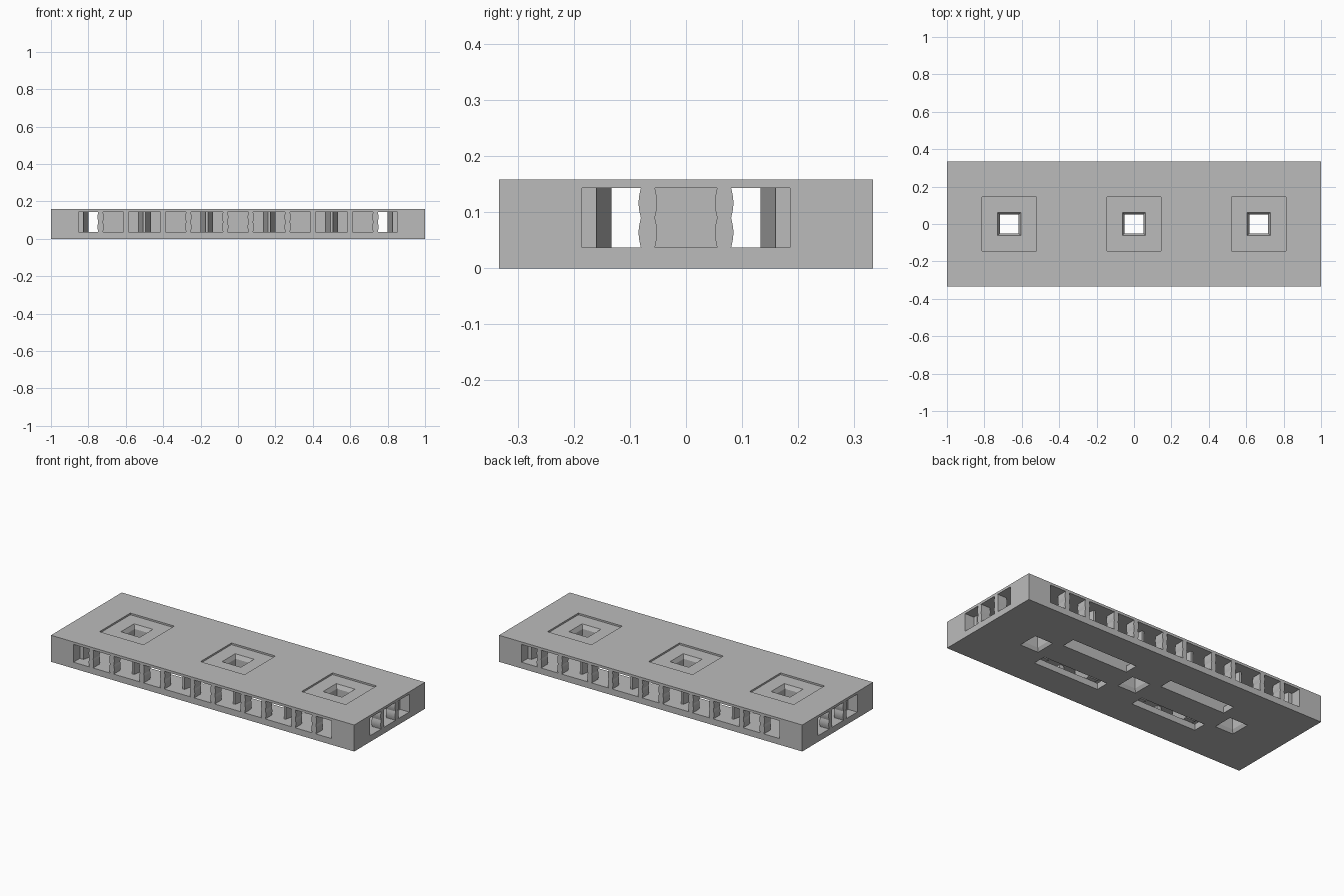
import bpy, bmesh, math
from mathutils import Matrix

if "Cube" in bpy.data.objects:
    bpy.data.objects.remove(bpy.data.objects["Cube"], do_unlink=True)

LENGTH, WIDTH, HEIGHT = 2.0, 0.667, 0.158
HX, HY = LENGTH / 2, WIDTH / 2
FLOOR, ROOF = 0.037, 0.143          # deck surfaces inside the shell
PITCH = 1 / 3                       # spacing of the five cells
CELL, MOUTH, RIM = 0.133, 0.16, 0.185   # half widths of a passage, inside to outside
DEPTH = 0.06                        # depth of the facade rebate
WELLS = [-2 * PITCH, 0, 2 * PITCH]

grey = bpy.data.materials.new("light grey")
grey.use_nodes = True
grey.diffuse_color = (0.5, 0.5, 0.5, 1)
grey.node_tree.nodes["Principled BSDF"].inputs["Base Color"].default_value = (0.5, 0.5, 0.5, 1)


def finish(name, bm):
    bmesh.ops.recalc_face_normals(bm, faces=bm.faces)
    mesh = bpy.data.meshes.new(name)
    bm.to_mesh(mesh)
    bm.free()
    mesh.materials.append(grey)
    ob = bpy.data.objects.new(name, mesh)
    bpy.context.collection.objects.link(ob)
    return ob


def add_box(bm, x0, x1, y0, y1, z0, z1):
    verts = bmesh.ops.create_cube(bm, size=1)["verts"]
    for v in verts:
        v.co.x = x1 if v.co.x > 0 else x0
        v.co.y = y1 if v.co.y > 0 else y0
        v.co.z = z1 if v.co.z > 0 else z0


def box(name, *bounds):
    bm = bmesh.new()
    add_box(bm, *bounds)
    return finish(name, bm)


def prism(bm, points, shift, flip=(1, 1)):
    """Extrude a list of 3D points along a vector, mirrored in x and y."""
    verts = [bm.verts.new(p) for p in points]
    face = bm.faces.new(verts)
    new = bmesh.ops.extrude_face_region(bm, geom=[face])["geom"]
    moved = [g for g in new if isinstance(g, bmesh.types.BMVert)]
    bmesh.ops.translate(bm, verts=moved, vec=shift)
    for v in verts + moved:
        v.co.x *= flip[0]
        v.co.y *= flip[1]


def cut(target, cutter):
    cutter.hide_render = True
    mod = target.modifiers.new("cut", "BOOLEAN")
    mod.operation, mod.solver, mod.object = "DIFFERENCE", "EXACT", cutter
    graph = bpy.context.evaluated_depsgraph_get()
    mesh = bpy.data.meshes.new_from_object(target.evaluated_get(graph))
    target.modifiers.remove(mod)
    target.data = mesh


# Square shaft cutters, flared at both mouths
bm = bmesh.new()
levels = [(-0.01, 0.065), (0.02, 0.05), (0.125, 0.05), (0.152, 0.064), (0.17, 0.064)]
for x in WELLS:
    rings = [[bm.verts.new((x + sx * h, sy * h, z))
              for sx, sy in ((-1, -1), (1, -1), (1, 1), (-1, 1))] for z, h in levels]
    for low, high in zip(rings, rings[1:]):
        for i in range(4):
            j = (i + 1) % 4
            bm.faces.new((low[i], low[j], high[j], high[i]))
    bm.faces.new(rings[0])
    bm.faces.new(rings[-1])
shafts = finish("shaft_cutter", bm)

# Shallow square recesses in the top
bm = bmesh.new()
for x in WELLS:
    add_box(bm, x - 0.145, x + 0.145, -0.145, 0.145, HEIGHT - 0.01, HEIGHT + 0.02)
recesses = finish("recess_cutter", bm)

# Long slots through the bottom
bm = bmesh.new()
for x in (-PITCH, PITCH):
    for y in (-0.118, 0.118):
        add_box(bm, x - 0.215, x + 0.215, y - 0.04, y + 0.04, -0.02, FLOOR + 0.02)
slots = finish("slot_cutter", bm)

# Decks and the closed spine between the passages
bottom = box("bottom_deck", -HX, HX, -HY, HY, 0, FLOOR)
top = box("top_deck", -HX, HX, -HY, HY, ROOF, HEIGHT)
spine = box("centre_spine", -0.74, 0.74, -0.076, 0.076, FLOOR, ROOF)
for part, cutters in ((bottom, (shafts, slots)), (top, (recesses, shafts)), (spine, (shafts,))):
    for cutter in cutters:
        cut(part, cutter)
for cutter in (shafts, recesses, slots):
    bpy.data.objects.remove(cutter, do_unlink=True)

# Solid corner blocks with stepped, funnelled passage sides
C = 2 * PITCH
corner = [(HX, HY), (C + RIM, HY), (C + RIM, HY - DEPTH), (C + MOUTH, HY - DEPTH),
          (C + CELL, CELL), (HX - DEPTH, MOUTH), (HX - DEPTH, RIM), (HX, RIM)]
rise = (0, 0, ROOF - FLOOR)
bm = bmesh.new()
for sx in (-1, 1):
    for sy in (-1, 1):
        prism(bm, [(x, y, FLOOR) for x, y in corner], rise, (sx, sy))
finish("corner_blocks", bm)

# Tapered dividers between neighbouring passages
half, tip = PITCH / 2 - CELL, PITCH / 2 - MOUTH
bm = bmesh.new()
for i in range(4):
    x = (i - 1.5) * PITCH
    for sy in (-1, 1):
        prism(bm, [(x - half, CELL, FLOOR), (x + half, CELL, FLOOR),
                   (x + tip, HY - DEPTH, FLOOR), (x - tip, HY - DEPTH, FLOOR)], rise, (1, sy))
finish("passage_dividers", bm)


# Wavy facade posts, two per passage
def wavy(centre):
    steps = 16
    side = []
    for i in range(steps + 1):
        t = i / steps
        side.append((0.0125 + 0.004 * abs(math.sin(2 * math.pi * t)), FLOOR + t * (ROOF - FLOOR)))
    return ([(centre + w, z) for w, z in side] + [(centre - w, z) for w, z in reversed(side)])


bm = bmesh.new()
for offset in (-0.068, 0.068):
    for i in range(-2, 3):
        outline = wavy(i * PITCH + offset)
        for sy in (-1, 1):
            prism(bm, [(u, HY - DEPTH, z) for u, z in outline], (0, DEPTH, 0), (1, sy))
    outline = wavy(offset)
    for sx in (-1, 1):
        prism(bm, [(HX - DEPTH, u, z) for u, z in outline], (DEPTH, 0, 0), (sx, 1))
finish("facade_posts", bm)
